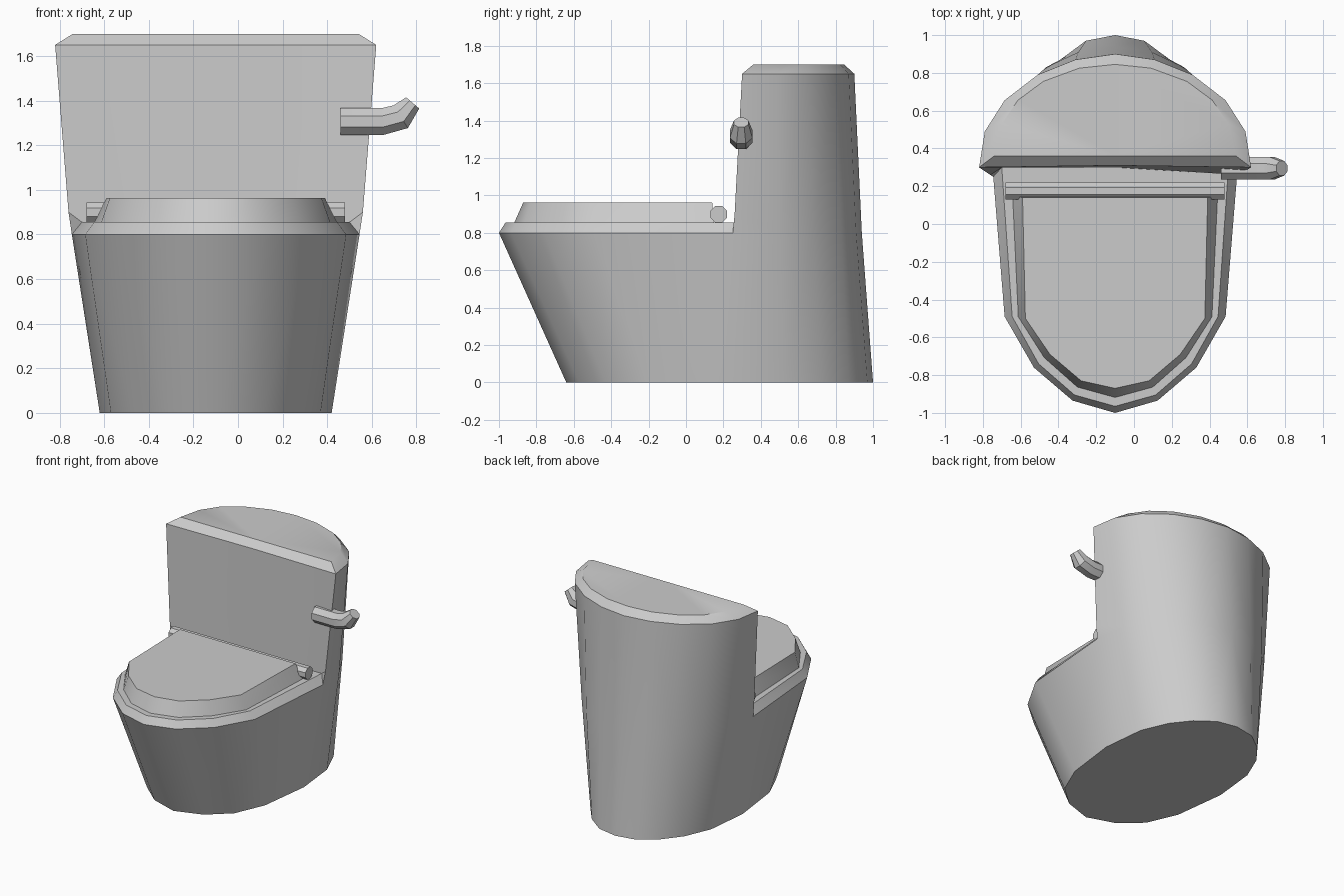
import bpy, bmesh, math
from mathutils import Vector

if "Cube" in bpy.data.objects:
    bpy.data.objects.remove(bpy.data.objects["Cube"])

CX = -0.1  # symmetry plane of the body


def finish(name, bm, x=0.0, angle=35):
    bmesh.ops.recalc_face_normals(bm, faces=bm.faces)
    me = bpy.data.meshes.new(name)
    bm.to_mesh(me)
    bm.free()
    ob = bpy.data.objects.new(name, me)
    ob.location.x = x
    bpy.context.collection.objects.link(ob)
    bpy.ops.object.select_all(action='DESELECT')
    ob.select_set(True)
    bpy.context.view_layer.objects.active = ob
    bpy.ops.object.shade_smooth_by_angle(angle=math.radians(angle))
    return ob


def ring(bm, pts, z):
    return [bm.verts.new((x, y, z)) for x, y in pts]


def strip(bm, a, b):
    for i in range(len(a) - 1):
        bm.faces.new((a[i], a[i + 1], b[i + 1], b[i]))


def mirror(bm):
    geom = bm.verts[:] + bm.edges[:] + bm.faces[:]
    bmesh.ops.mirror(bm, geom=geom, axis='X', merge_dist=0.0005)
    bmesh.ops.remove_doubles(bm, verts=bm.verts, dist=0.0005)


# Body: bowl and tank in one shell, right half then mirrored
bm = bmesh.new()
base = ring(bm, [(0, -.64), (.21, -.57), (.37, -.43), (.47, -.2), (.52, .2),
                 (.485, .53), (.40, .73), (.29, .87), (.155, .97), (0, 1.0)], 0)
mid = ring(bm, [(0, -1.0), (.225, -.935), (.43, -.76), (.585, -.49), (.645, .25),
                (.61, .5), (.51, .68), (.365, .83), (.195, .91), (0, .94)], .8)
rim = ring(bm, [(0, -.965), (.215, -.905), (.405, -.74), (.545, -.49), (.60, .3)], .855)
tank = ring(bm, [(.72, .3), (.69, .49), (.585, .655), (.41, .79), (.21, .87), (0, .9)], 1.65)
top = ring(bm, [(.64, .36), (.60, .53), (.515, .655), (.38, .755), (.19, .825), (0, .845)], 1.7)
corner = bm.verts.new((.66, .26, .9))
rim_mid = bm.verts.new((0, .3, .855))
tank_mid = bm.verts.new((0, .31, 1.65))
top_mid = bm.verts.new((0, .36, 1.7))
strip(bm, base, mid)
strip(bm, mid[:5], rim)
strip(bm, mid[5:], tank[1:])
strip(bm, tank, top)
bm.faces.new(base)
bm.faces.new(rim + [rim_mid])
bm.faces.new(top + [top_mid])
bm.faces.new((mid[4], mid[5], tank[1], tank[0], corner))
bm.faces.new((corner, mid[4], rim[4]))
bm.faces.new((tank_mid, tank[0], corner, rim[4], rim_mid))
bm.faces.new((tank_mid, tank[0], top[0], top_mid))
mirror(bm)
finish("bowl_and_tank", bm, CX)

# Lid: tapered D-shaped slab
bm = bmesh.new()
low = ring(bm, [(0, -.92), (.2, -.865), (.375, -.71), (.515, -.49), (.545, .15), (0, .15)], .85)
high = ring(bm, [(0, -.87), (.18, -.83), (.345, -.69), (.475, -.5), (.49, .14), (0, .14)], .963)
strip(bm, low, high)
bm.faces.new(low)
bm.faces.new(high)
mirror(bm)
finish("lid", bm, CX)


# Octagonal tubes along a path in the xz plane: (x, z, radius)
def tube(name, path, y):
    bm = bmesh.new()
    pts = [Vector((x, y, z)) for x, z, r in path]
    rings = []
    for i, p in enumerate(pts):
        d = (pts[min(i + 1, len(pts) - 1)] - pts[max(i - 1, 0)]).normalized()
        up = Vector((-d.z, 0, d.x))
        r = path[i][2]
        loop = [bm.verts.new(p + r * (math.cos(a) * up + math.sin(a) * Vector((0, 1, 0))))
                for a in [math.pi * (k + .5) / 4 for k in range(8)]]
        rings.append(loop)
    for a, b in zip(rings, rings[1:]):
        strip(bm, a + a[:1], b + b[:1])
    bm.faces.new(rings[0])
    bm.faces.new(rings[-1])
    finish(name, bm, 0, 30)


tube("hinge", [(-.68, .9, .048), (.48, .9, .048)], .175)
tube("flush_handle", [(.46, 1.307, .065), (.65, 1.307, .065), (.73, 1.328, .065), (.783, 1.39, .042)], .295)
